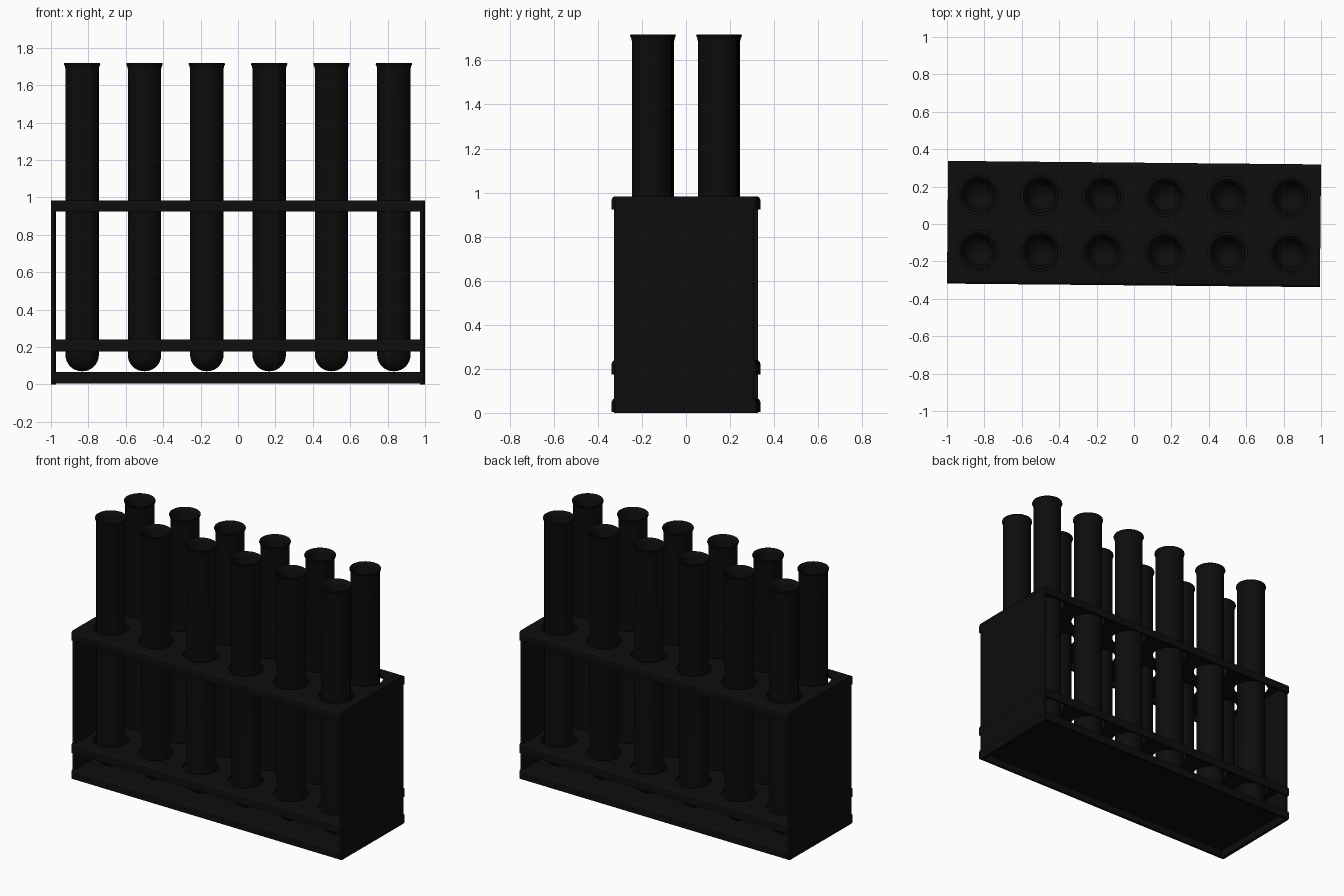
import bpy, bmesh, math
from mathutils import Matrix

if "Cube" in bpy.data.objects:
    bpy.data.objects.remove(bpy.data.objects["Cube"], do_unlink=True)

TURN = Matrix.Rotation(-0.0095, 4, 'Z')   # the whole rack sits very slightly turned
HALF_X, HALF_Y = 0.997, 0.328
COLUMNS = [(i - 2.5) / 3 for i in range(6)]
ROWS = (-0.15, 0.15)

black = bpy.data.materials.new("matte black")
black.use_nodes = True
colour = (0.004, 0.004, 0.004, 1)
black.diffuse_color = colour
black.node_tree.nodes["Principled BSDF"].inputs["Base Color"].default_value = colour


def finish(name, bm):
    bmesh.ops.recalc_face_normals(bm, faces=bm.faces)
    mesh = bpy.data.meshes.new(name)
    bm.to_mesh(mesh)
    bm.free()
    mesh.materials.append(black)
    obj = bpy.data.objects.new(name, mesh)
    bpy.context.collection.objects.link(obj)
    obj.matrix_world = TURN
    return obj


def activate(obj):
    bpy.ops.object.select_all(action='DESELECT')
    obj.select_set(True)
    bpy.context.view_layer.objects.active = obj


def smooth(obj):
    activate(obj)
    bpy.ops.object.shade_smooth_by_angle(angle=math.radians(40))


# Cutter for the tube holes
def hole_cutter():
    bm = bmesh.new()
    for x in COLUMNS:
        for y in ROWS:
            bmesh.ops.create_cone(bm, cap_ends=True, segments=32, radius1=0.108, radius2=0.108,
                                  depth=0.2, matrix=Matrix.Translation((x, y, 0)))
    return finish("hole_cutter", bm)


# Sheet bent down along its front and back edges
def bent_shelf(name, top, height, holes):
    thick, bend = 0.014, 0.018
    half = []
    for radius in (bend, bend - thick):
        arc = [(HALF_Y - bend + radius * math.cos(a), top - bend + radius * math.sin(a))
               for a in (math.radians(15 * k) for k in range(7))]
        edge = (HALF_Y - bend + radius, top - height)
        half.append([edge] + arc)
    outer, inner = half
    mirror = lambda pts: [(-y, z) for y, z in reversed(pts)]
    outline = outer + mirror(outer) + list(reversed(inner + mirror(inner)))
    bm = bmesh.new()
    face = bm.faces.new([bm.verts.new((-HALF_X, y, z)) for y, z in outline])
    out = bmesh.ops.extrude_face_region(bm, geom=[face])
    bmesh.ops.translate(bm, vec=(2 * HALF_X, 0, 0),
                        verts=[v for v in out["geom"] if isinstance(v, bmesh.types.BMVert)])
    shelf = finish(name, bm)
    if holes:
        cutter = hole_cutter()
        cutter.matrix_world = TURN @ Matrix.Translation((0, 0, top))
        cutter.hide_render = True
        cut = shelf.modifiers.new("holes", 'BOOLEAN')
        cut.operation, cut.solver, cut.object = 'DIFFERENCE', 'EXACT', cutter
        activate(shelf)
        bpy.ops.object.modifier_apply(modifier=cut.name)
        bpy.data.objects.remove(cutter, do_unlink=True)
    smooth(shelf)


bent_shelf("base_tray", 0.066, 0.062, False)
bent_shelf("middle_shelf", 0.24, 0.065, True)
bent_shelf("top_shelf", 0.983, 0.06, True)

# End panels
for side, name in ((1, "left_end_panel"), (-1, "right_end_panel")):
    bm = bmesh.new()
    bmesh.ops.create_cube(bm, size=1, matrix=Matrix.Translation((side * 0.986, 0, 0.489))
                          @ Matrix.Diagonal((0.02, 0.634, 0.978, 1)))
    finish(name, bm)

# Test tubes: round bottom, flared lip, hollow inside
R, WALL, BOTTOM, TOP = 0.088, 0.01, 0.07, 1.718
profile = [(R * math.sin(a), BOTTOM + R - R * math.cos(a))
           for a in (math.radians(11.25 * k) for k in range(9))]
profile += [(R, TOP - 0.03), (R + 0.003, TOP - 0.018), (R + 0.008, TOP - 0.006), (R + 0.006, TOP),
            (R - 0.004, TOP - 0.008), (R - WALL, TOP - 0.025)]
profile += [((R - WALL) * math.cos(a), BOTTOM + R - (R - WALL) * math.sin(a))
            for a in (math.radians(15 * k) for k in range(7))]

for row, y in zip(("front", "back"), ROWS):
    for number, x in enumerate(COLUMNS, 1):
        bm = bmesh.new()
        verts = [bm.verts.new((r, 0, z)) for r, z in profile]
        edges = [bm.edges.new(pair) for pair in zip(verts, verts[1:])]
        bmesh.ops.spin(bm, geom=verts + edges, cent=(0, 0, 0), axis=(0, 0, 1),
                       angle=math.tau, steps=32, use_merge=False)
        bmesh.ops.remove_doubles(bm, verts=bm.verts, dist=0.0005)
        tube = finish(f"{row}_tube_{number}", bm)
        tube.matrix_world = TURN @ Matrix.Translation((x, y, 0))
        smooth(tube)
